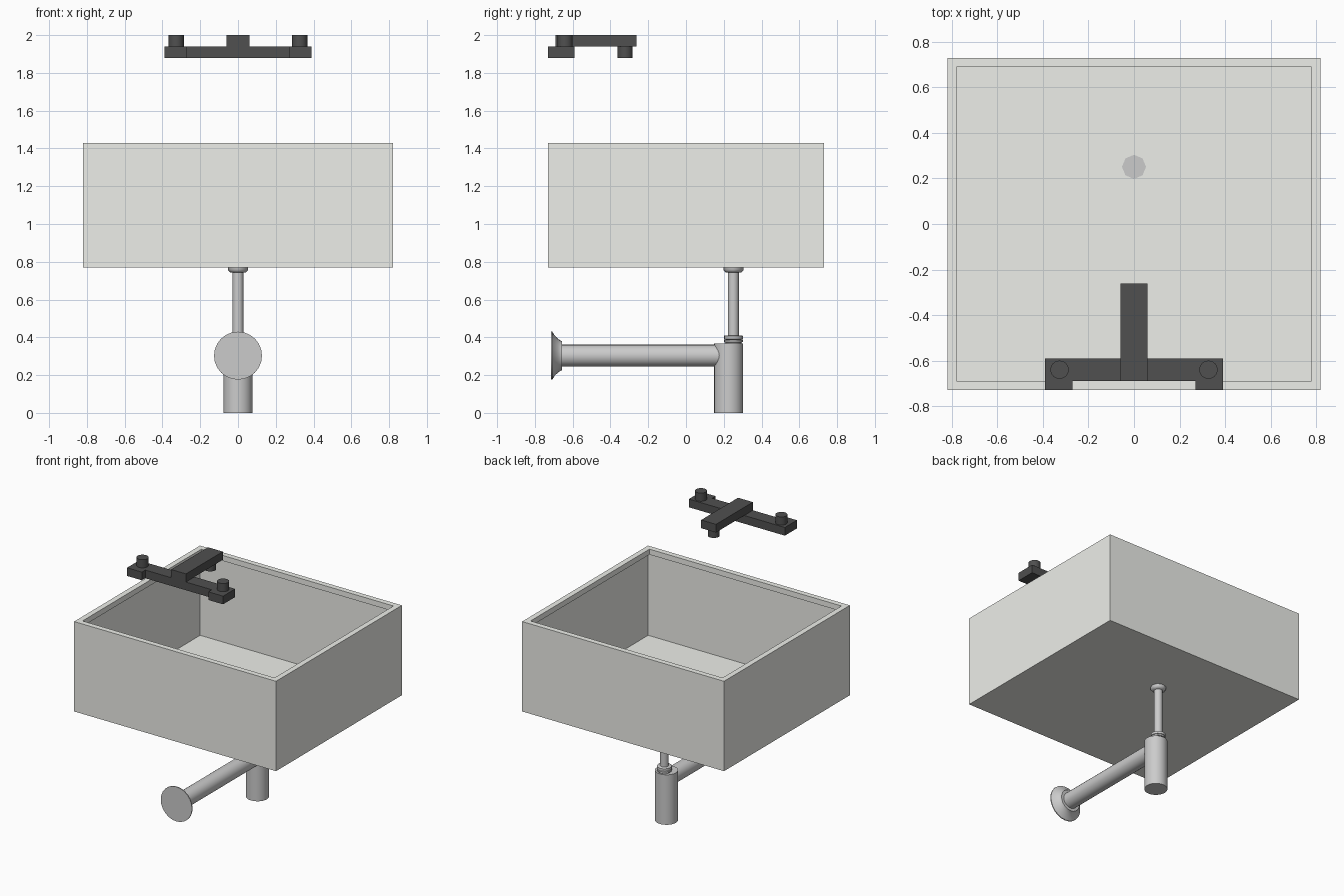
import bpy, bmesh, math
from mathutils import Matrix, Vector

if "Cube" in bpy.data.objects:
    bpy.data.objects.remove(bpy.data.objects["Cube"])


def material(name, c):
    m = bpy.data.materials.new(name)
    m.diffuse_color = (*c, 1)
    m.use_nodes = True
    m.node_tree.nodes["Principled BSDF"].inputs["Base Color"].default_value = m.diffuse_color
    return m


CERAMIC = material("ceramic", (0.85, 0.86, 0.82))
BLACK = material("matt_black", (0.08, 0.08, 0.08))


def finish(bm, name, mat=None, smooth=False):
    bmesh.ops.recalc_face_normals(bm, faces=bm.faces)
    me = bpy.data.meshes.new(name)
    bm.to_mesh(me)
    bm.free()
    ob = bpy.data.objects.new(name, me)
    bpy.context.collection.objects.link(ob)
    if mat:
        me.materials.append(mat)
    if smooth:
        bpy.ops.object.select_all(action='DESELECT')
        ob.select_set(True)
        bpy.context.view_layer.objects.active = ob
        bpy.ops.object.shade_smooth_by_angle(angle=math.radians(50))
    return ob


def loft(name, rings, mat=None, smooth=False):
    """Skin equal-sized rings of points and cap both ends."""
    bm = bmesh.new()
    loops = [[bm.verts.new(p) for p in r] for r in rings]
    for a, b in zip(loops, loops[1:]):
        for i in range(len(a)):
            j = (i + 1) % len(a)
            bm.faces.new((a[i], a[j], b[j], b[i]))
    bm.faces.new(loops[0])
    bm.faces.new(loops[-1])
    return finish(bm, name, mat, smooth)


def lathe(name, profile, origin, n=24, axis='Z', mat=None):
    """Revolve (radius, distance) pairs around an axis through origin."""
    rot = Matrix.Rotation(-math.pi / 2, 3, 'X') if axis == 'Y' else Matrix.Identity(3)
    rings = [[Vector(origin) + rot @ Vector((r * math.cos(t), r * math.sin(t), d))
              for t in (2 * math.pi * i / n for i in range(n))] for r, d in profile]
    return loft(name, rings, mat, True)


def prism(name, outline, z0, z1, mat):
    return loft(name, [[(x, y, z) for x, y in outline] for z in (z0, z1)], mat)


# Basin: thin walls and floor with an inward-turned rim lip
def rect(inset, z):
    x, y = 0.82 - inset, 0.73 - inset
    return [(-x, -y, z), (x, -y, z), (x, y, z), (-x, y, z)]


loft("basin", [rect(i, z) for i, z in (
    (0, 0.77), (0, 1.43), (0.04, 1.43), (0.04, 1.39), (0.004, 1.39), (0.004, 0.774))], CERAMIC)

# Waste fitting, tailpipe and compression nut below the basin
DY = 0.251
lathe("drain_flange", [(0.04, 0.743), (0.053, 0.756), (0.053, 0.777)], (0, DY, 0), 8)
lathe("tailpipe", [(0.029, 0.36), (0.029, 0.75)], (0, DY, 0), 12)
lathe("compression_nut", [(0.042, 0.36), (0.042, 0.373), (0.05, 0.375), (0.05, 0.385),
                          (0.042, 0.387), (0.05, 0.39), (0.05, 0.408), (0.045, 0.411)],
      (0, DY, 0), 16)

# Bottle trap, outlet arm and flared wall plate
lathe("trap_bottle", [(0.077, 0), (0.077, 0.367)], (0, 0.226, 0), 24)
lathe("outlet_arm", [(0.058, -0.70), (0.058, 0.20)], (0, 0, 0.303), 24, 'Y')
lathe("wall_plate", [(0.127, -0.715), (0.127, -0.708), (0.105, -0.694), (0.09, -0.678),
                     (0.08, -0.665), (0.078, -0.657)], (0, 0, 0.303), 24, 'Y')

# Tap: bar with forward end feet, raised spout, nozzle and two handles
half = [(0.27, -0.69), (0.27, -0.73), (0.39, -0.73), (0.39, -0.59)]
prism("tap_bar", half + [(-x, y) for x, y in reversed(half)], 1.88, 1.94, BLACK)
prism("tap_spout", [(-0.06, -0.69), (0.06, -0.69), (0.06, -0.262), (-0.06, -0.262)],
      1.94, 2.0, BLACK)
lathe("spout_nozzle", [(0.04, 1.88), (0.04, 1.94)], (0, -0.322, 0), 24, mat=BLACK)
for side, s in (("left", -1), ("right", 1)):
    lathe(side + "_handle", [(0.04, 1.94), (0.04, 2.0)], (s * 0.327, -0.64, 0), 24, mat=BLACK)
